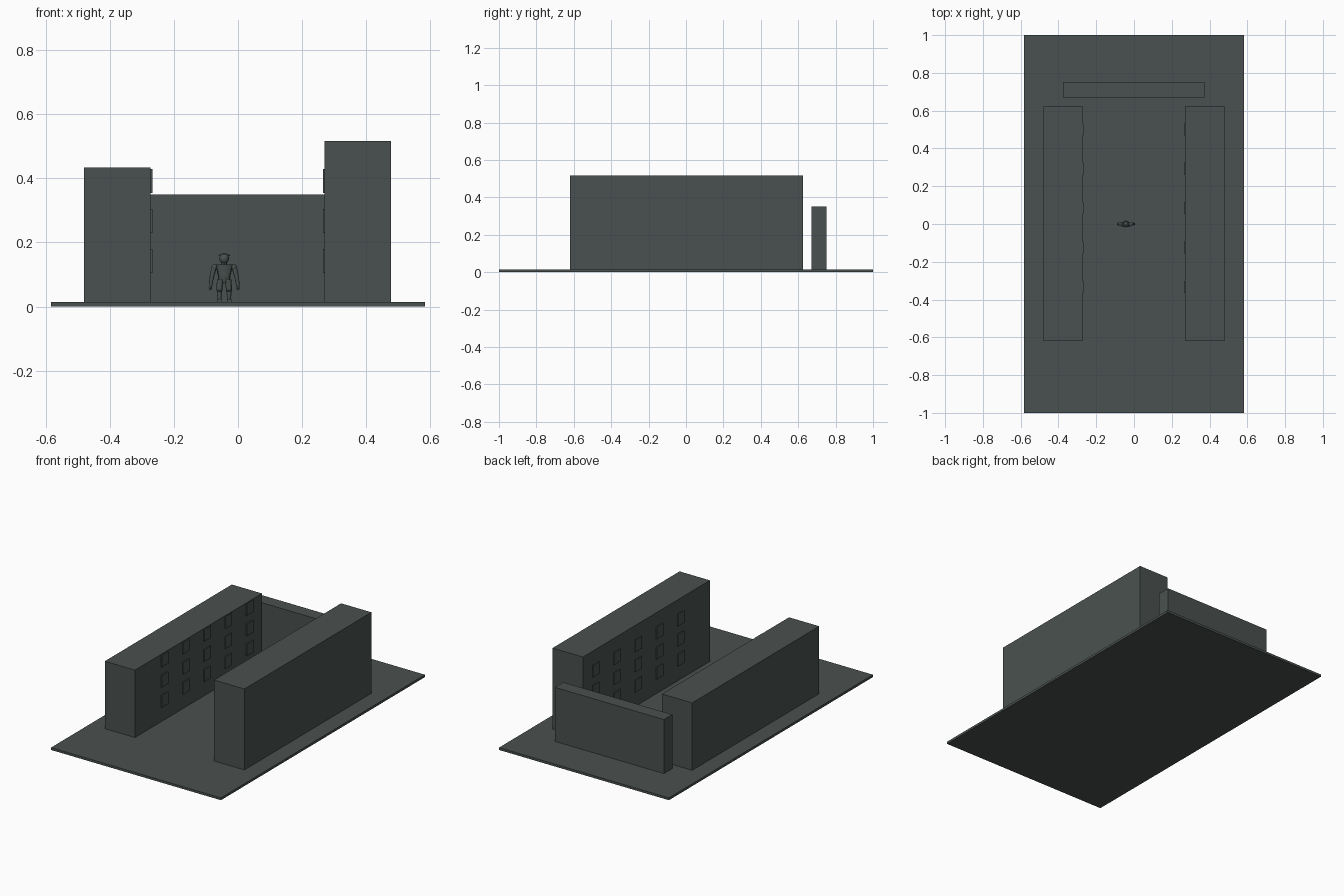
import bpy, bmesh
from mathutils import Vector, Matrix

if "Cube" in bpy.data.objects:
    bpy.data.objects.remove(bpy.data.objects["Cube"])

slate = bpy.data.materials.new("dark slate")
slate.diffuse_color = (0.068, 0.083, 0.080, 1)
slate.use_nodes = True
slate.node_tree.nodes["Principled BSDF"].inputs["Base Color"].default_value = slate.diffuse_color

GROUND = 0.0146
FX = -0.043  # figure centre line


def finish(name, bm, smooth=False):
    mesh = bpy.data.meshes.new(name)
    bm.to_mesh(mesh)
    bm.free()
    mesh.materials.append(slate)
    ob = bpy.data.objects.new(name, mesh)
    bpy.context.collection.objects.link(ob)
    if smooth:
        bpy.ops.object.select_all(action='DESELECT')
        ob.select_set(True)
        bpy.context.view_layer.objects.active = ob
        bpy.ops.object.shade_smooth_by_angle()
    return ob


def add_box(bm, x0, x1, y0, y1, z0, z1):
    m = Matrix.Translation(((x0 + x1) / 2, (y0 + y1) / 2, (z0 + z1) / 2))
    m = m @ Matrix.Diagonal((x1 - x0, y1 - y0, z1 - z0, 1))
    bmesh.ops.create_cube(bm, size=1, matrix=m)


def box(name, *dims):
    bm = bmesh.new()
    add_box(bm, *dims)
    return finish(name, bm)


def limb(name, a, b, r1, r2, depth=1.0):
    """Tapered tube from a to b, measured from the figure's centre line."""
    a, b = Vector(a), Vector(b)
    rot = (b - a).to_track_quat('Z', 'Y').to_matrix().to_4x4()
    bm = bmesh.new()
    bmesh.ops.create_cone(bm, cap_ends=True, segments=12, radius1=r1,
                          radius2=r2, depth=(b - a).length,
                          matrix=Matrix.Translation((a + b) / 2) @ rot)
    for v in bm.verts:
        v.co.y *= depth
        v.co.x += FX
    return finish(name, bm, True)


def ball(name, c, size):
    bm = bmesh.new()
    m = Matrix.Translation((c[0] + FX, c[1], c[2])) @ Matrix.Diagonal((*size, 1))
    bmesh.ops.create_uvsphere(bm, u_segments=12, v_segments=8, radius=1, matrix=m)
    return finish(name, bm, True)


# Street slab, two building blocks and the end wall
box("street_slab", -0.583, 0.583, -1, 1, 0, GROUND)
box("left_building", -0.48, -0.273, -0.62, 0.625, GROUND, 0.433)
box("right_building", 0.27, 0.478, -0.62, 0.625, GROUND, 0.517)
box("end_wall", -0.375, 0.372, 0.67, 0.752, GROUND, 0.35)

# Window plates on the facing walls
for name, x0, x1 in (("left_windows", -0.275, -0.2675),
                     ("right_windows", 0.2655, 0.272)):
    bm = bmesh.new()
    for col in range(5):
        y = -0.333 + 0.2085 * col
        for row in range(3):
            z = 0.142 + 0.125 * row
            add_box(bm, x0, x1, y - 0.032, y + 0.032, z - 0.0375, z + 0.0375)
    finish(name, bm)

# Figure: torso, hips, neck and head
limb("torso", (0, 0, 0.090), (0, 0, 0.131), 0.018, 0.028, 0.5)
limb("hips", (0, 0, 0.073), (0, 0, 0.092), 0.013, 0.020, 0.6)
limb("neck", (0, 0, 0.128), (0, 0, 0.140), 0.008, 0.008)
ball("head", (0, 0, 0.150), (0.015, 0.015, 0.017))
limb("helmet_brim", (0, 0, 0.157), (0, 0, 0.162), 0.018, 0.016)
limb("chest_badge", (0, -0.009, 0.104), (0, -0.014, 0.104), 0.004, 0.004)

# Figure: mirrored limbs
for s, side in ((-1, "left"), (1, "right")):
    ball(side + "_shoulder", (s * 0.030, 0, 0.123), (0.009, 0.009, 0.009))
    limb(side + "_upper_arm", (s * 0.031, 0, 0.124), (s * 0.039, 0, 0.092), 0.008, 0.007)
    limb(side + "_forearm", (s * 0.039, 0, 0.092), (s * 0.043, 0, 0.063), 0.007, 0.005)
    ball(side + "_hand", (s * 0.0435, 0, 0.058), (0.005, 0.006, 0.007))
    limb(side + "_thigh", (s * 0.012, 0, 0.084), (s * 0.015, 0, 0.052), 0.011, 0.009)
    ball(side + "_knee", (s * 0.015, -0.001, 0.051), (0.009, 0.009, 0.006))
    limb(side + "_shin", (s * 0.015, 0, 0.050), (s * 0.015, 0, 0.022), 0.008, 0.006)
    box(side + "_foot", FX + s * 0.015 - 0.007, FX + s * 0.015 + 0.007,
        -0.017, 0.008, GROUND, 0.024)
